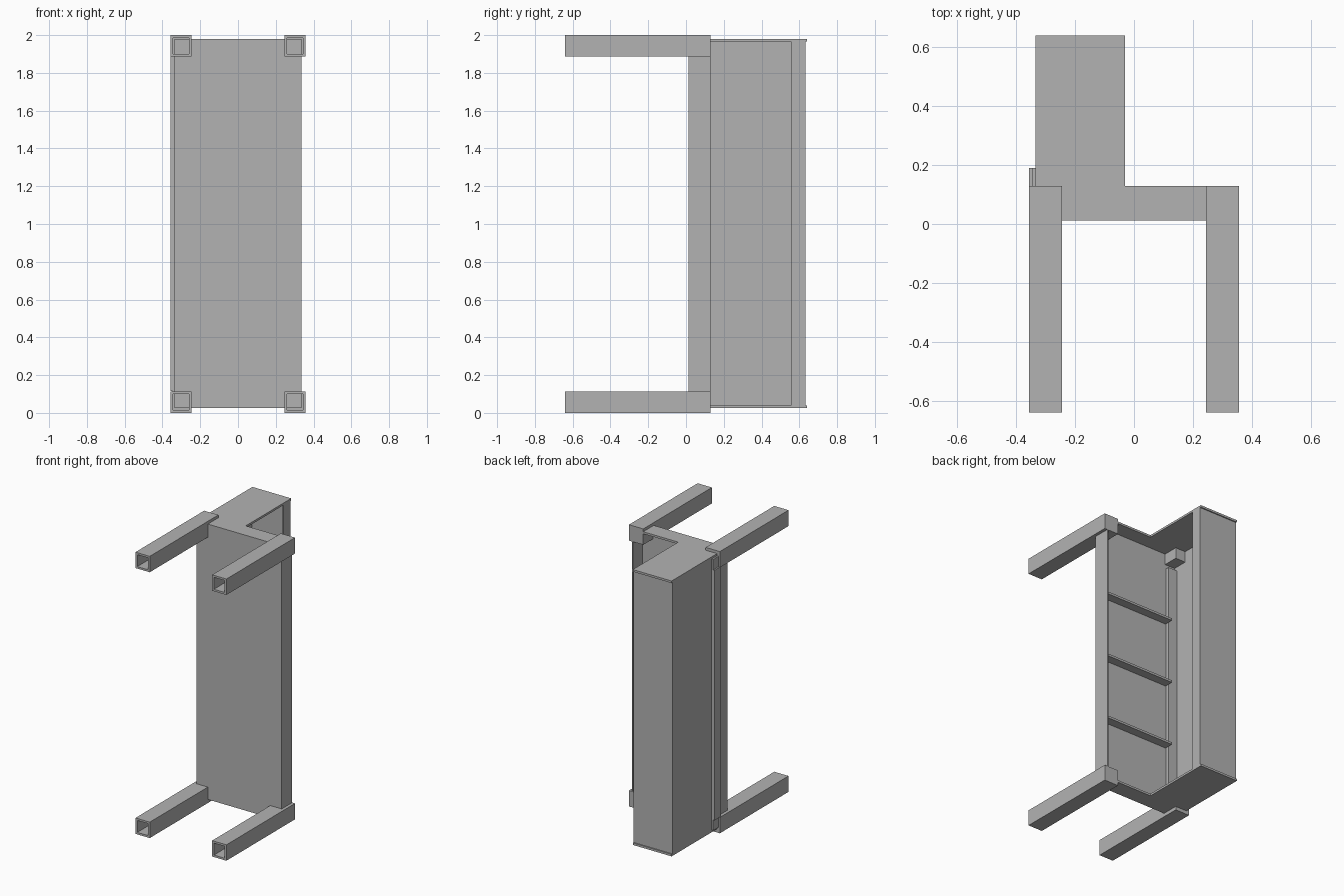
import bpy
import bmesh

cube = bpy.data.objects.get("Cube")
if cube:
    bpy.data.objects.remove(cube, do_unlink=True)

metal = bpy.data.materials.new("grey_metal")
metal.use_nodes = True
GREY = (0.45, 0.45, 0.45, 1)
metal.diffuse_color = GREY
metal.node_tree.nodes["Principled BSDF"].inputs["Base Color"].default_value = GREY


def finish(name, bm):
    bmesh.ops.recalc_face_normals(bm, faces=bm.faces)
    mesh = bpy.data.meshes.new(name)
    bm.to_mesh(mesh)
    bm.free()
    mesh.materials.append(metal)
    obj = bpy.data.objects.new(name, mesh)
    bpy.context.collection.objects.link(obj)
    return obj


def box(name, x, y, z):
    """Box from (low, high) pairs."""
    bm = bmesh.new()
    bmesh.ops.create_cube(bm, size=1)
    for v in bm.verts:
        v.co = [r[0] if c < 0 else r[1] for c, r in zip(v.co, (x, y, z))]
    return finish(name, bm)


def prism(name, outline, z0, z1):
    """Extrude an xy outline from z0 to z1."""
    bm = bmesh.new()
    face = bm.faces.new([bm.verts.new((x, y, z0)) for x, y in outline])
    ext = bmesh.ops.extrude_face_region(bm, geom=[face])
    for v in ext["geom"]:
        if isinstance(v, bmesh.types.BMVert):
            v.co.z = z1
    return finish(name, bm)


def tube_leg(name, x, z):
    """Square tube along y, open at its foot."""
    bm = bmesh.new()
    bmesh.ops.create_cube(bm, size=1)
    for v in bm.verts:
        v.co = [r[0] if c < 0 else r[1]
                for c, r in zip(v.co, (x, (-0.64, 0.13), z))]
    foot = min(bm.faces, key=lambda f: f.calc_center_median().y)
    bmesh.ops.inset_region(bm, faces=[foot], thickness=0.02)
    deep = bmesh.ops.extrude_face_region(bm, geom=[foot])
    for v in deep["geom"]:
        if isinstance(v, bmesh.types.BMVert):
            v.co.y = 0.1
    bmesh.ops.delete(bm, geom=[foot], context='FACES')
    finish(name, bm)


L, R = -0.335, 0.335      # outer sides of the case
STEP = -0.03              # open side of the raised compartment
BOT, TOP = 0.025, 1.98
T = 0.015                 # sheet thickness

# End panels
ell = [(L, 0.012), (R, 0.012), (R, 0.13), (STEP, 0.13), (STEP, 0.64), (L, 0.64)]
prism("lower_end_panel", ell, BOT, BOT + T)
prism("upper_end_panel", ell, TOP - T, TOP)

# Long sheets between the ends
span = (BOT + T, TOP - T)
box("main_panel", (L, R), (0.012, 0.022), span)
box("short_side", (R - 0.01, R), (0.022, 0.13), span)
box("tall_side", (L, L + 0.01), (0.022, 0.632), span)
box("compartment_back", (L + 0.01, STEP), (0.622, 0.632), span)
box("compartment_flange", (STEP - 0.01, STEP), (0.555, 0.622), span)

# Stiffening ribs and inner channel
for i in range(3):
    z = 0.52 + 0.465 * i
    box(f"rib_{i + 1}", (-0.25, R - 0.01), (0.022, 0.085), (z - 0.008, z + 0.008))
box("inner_channel", (L + 0.01, -0.255), (0.022, 0.045), (0.15, 1.86))

# Side rail
box("rail_web", (-0.347, L), (0.13, 0.19), (BOT + T, TOP - T))
box("rail_lip", (-0.357, -0.347), (0.125, 0.19), (0.115, 1.89))

# Tubular legs
for xn, x in (("left", (0.245, 0.357)), ("right", (-0.357, -0.245))):
    for zn, z in (("lower", (0, 0.113)), ("upper", (1.887, 2))):
        tube_leg(f"{zn}_{xn}_leg", x, z)
